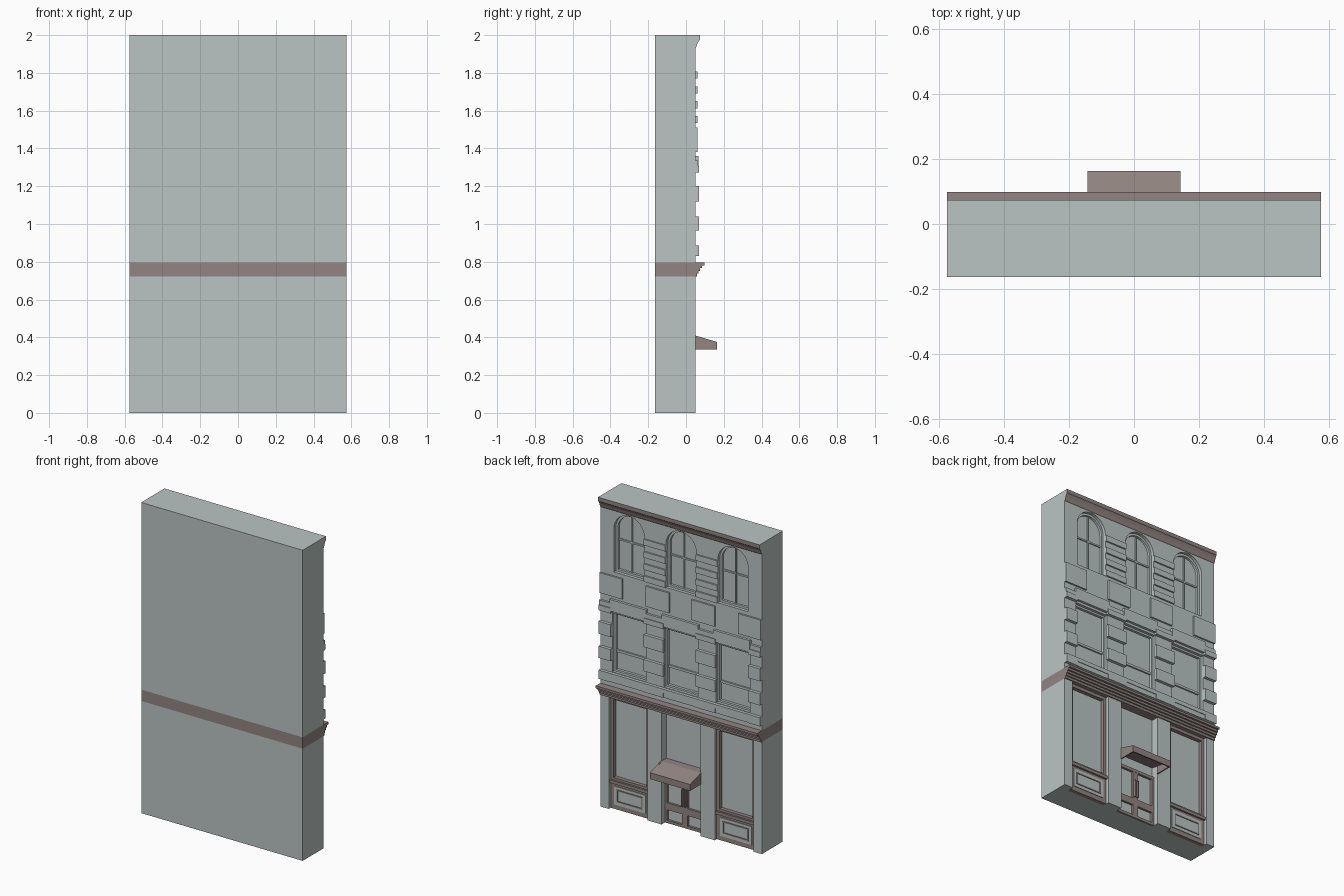
import bpy, bmesh, math
from mathutils import Vector

if "Cube" in bpy.data.objects:
    bpy.data.objects.remove(bpy.data.objects["Cube"])


def material(name, rgb):
    m = bpy.data.materials.new(name)
    m.diffuse_color = (*rgb, 1)
    m.use_nodes = True
    m.node_tree.nodes["Principled BSDF"].inputs["Base Color"].default_value = m.diffuse_color
    return m


STONE = material("pale green stone", (0.49, 0.56, 0.545))
BROWN = material("brown trim", (0.29, 0.235, 0.22))
W, BACK, WALL = 0.575, -0.163, 0.05


def finish(name, bm, mat):
    bmesh.ops.recalc_face_normals(bm, faces=bm.faces[:])
    me = bpy.data.meshes.new(name)
    bm.to_mesh(me)
    bm.free()
    me.materials.append(mat)
    ob = bpy.data.objects.new(name, me)
    bpy.context.collection.objects.link(ob)
    return ob


def add_prism(bm, pts, vec):
    a = [bm.verts.new(p) for p in pts]
    b = [bm.verts.new(Vector(p) + Vector(vec)) for p in pts]
    bm.faces.new(a)
    bm.faces.new(b[::-1])
    for i in range(len(a)):
        j = (i + 1) % len(a)
        bm.faces.new((a[i], b[i], b[j], a[j]))


def boxes(name, items, mat):
    """items: (x0, x1, y0, y1, z0, z1)"""
    bm = bmesh.new()
    for x0, x1, y0, y1, z0, z1 in items:
        add_prism(bm, [(x0, y0, z0), (x1, y0, z0), (x1, y0, z1), (x0, y0, z1)], (0, y1 - y0, 0))
    return finish(name, bm, mat)


def profile(name, yz, x0, x1, mat):
    bm = bmesh.new()
    add_prism(bm, [(x0, y, z) for y, z in yz], (x1 - x0, 0, 0))
    return finish(name, bm, mat)


def bars(x0, x1, z0, z1, t, y0, y1):
    """four bars of a rectangular frame"""
    return [(x0, x0 + t, y0, y1, z0, z1), (x1 - t, x1, y0, y1, z0, z1),
            (x0 + t, x1 - t, y0, y1, z0, z0 + t), (x0 + t, x1 - t, y0, y1, z1 - t, z1)]


def arch(cx, r, z0, zs, y, n=16):
    return [(cx + r, y, z0)] + [(cx + r * math.cos(math.pi * i / n), y, zs + r * math.sin(math.pi * i / n))
                                for i in range(n + 1)] + [(cx - r, y, z0)]


def cut(target, cutter):
    mod = target.modifiers.new("openings", 'BOOLEAN')
    mod.operation, mod.solver, mod.object = 'DIFFERENCE', 'EXACT', cutter
    bpy.context.view_layer.objects.active = target
    bpy.ops.object.modifier_apply(modifier=mod.name)
    bpy.data.objects.remove(cutter)


# main block in three tiers
lower = boxes("ground_floor_block", [(-W, W, BACK, WALL, 0, 0.722)], STONE)
boxes("belt_band", [(-W, W, BACK, WALL, 0.722, 0.795)], BROWN)
upper = boxes("upper_floors_block", [(-W, W, BACK, WALL, 0.795, 2.0)], STONE)

# recessed openings
cut(lower, boxes("shop_cutter", [(-0.515, -0.24, 0.005, 0.2, -0.1, 0.8),
                                 (0.24, 0.515, 0.005, 0.2, -0.1, 0.8),
                                 (-0.14, 0.14, 0.0, 0.2, -0.1, 0.8)], STONE))
CENTRES = (-0.37, 0, 0.37)
bm = bmesh.new()
for c in CENTRES:
    add_prism(bm, [(c - 0.12, 0.015, 0.89), (c + 0.12, 0.015, 0.89),
                   (c + 0.12, 0.015, 1.27), (c - 0.12, 0.015, 1.27)], (0, 0.2, 0))
    add_prism(bm, arch(c, 0.108, 1.535, 1.815, 0.015), (0, 0.2, 0))
cut(upper, finish("window_cutter", bm, STONE))

# shop windows: brown frame, base and raised panel
for s, side in ((-1, "left"), (1, "right")):
    a, b = sorted((s * 0.24, s * 0.515))
    boxes(side + "_shop_frame", bars(a, b, 0.18, 0.722, 0.02, 0.005, 0.03), BROWN)
    boxes(side + "_shop_base", [(a, b, 0.005, 0.03, 0, 0.18)], BROWN)
    boxes(side + "_shop_sill", [(a, b, 0.005, 0.042, 0.165, 0.185)], BROWN)
    boxes(side + "_base_panel", [(a + 0.025, b - 0.025, 0.03, 0.034, 0.03, 0.148)], STONE)
    boxes(side + "_base_moulding", bars(a + 0.045, b - 0.045, 0.05, 0.13, 0.008, 0.034, 0.038), BROWN)

# entrance door with rails, stiles and handle
boxes("door_frame", [(-0.14, -0.125, 0, 0.015, 0, 0.33), (0.125, 0.14, 0, 0.015, 0, 0.33),
                     (-0.02, 0.02, 0, 0.014, 0, 0.33), (-0.125, 0.125, 0, 0.014, 0.085, 0.13),
                     (-0.125, 0.125, 0, 0.014, 0, 0.018), (-0.14, 0.14, 0, 0.015, 0.31, 0.33)], BROWN)
boxes("door_handles", [(-0.014, -0.006, 0.014, 0.03, 0.14, 0.25),
                       (0.006, 0.014, 0.014, 0.03, 0.14, 0.25)], BROWN)

# awning: sloped top with thin hollow sides
AX, AY = 0.143, 0.163
profile("awning_top", [(WALL - 0.05, 0.408), (WALL, 0.408), (AY, 0.376), (AY, 0.366), (WALL - 0.05, 0.398)],
        -0.14, 0.14, BROWN)
for x in (-AX, AX - 0.008):
    profile("awning_side", [(WALL, 0.335), (AY, 0.335), (AY, 0.376), (WALL, 0.409)], x, x + 0.008, BROWN)
boxes("awning_valance", [(-AX, AX, AY - 0.008, AY, 0.335, 0.376)], BROWN)

# stepped belt cornice
steps = [(WALL, 0.722)]
for y, z0, z1 in ((0.057, 0.722, 0.738), (0.065, 0.738, 0.752), (0.075, 0.752, 0.766),
                  (0.085, 0.766, 0.78), (0.098, 0.78, 0.795)):
    steps += [(y, z0), (y, z1)]
profile("belt_cornice", steps + [(WALL, 0.795)], -W, W, BROWN)

# roof cornice: brown face, stone top and ends
top = profile("roof_cornice", [(WALL, 1.93), (0.054, 1.935), (0.06, 1.955), (0.068, 1.97),
                               (0.073, 1.975), (0.073, 2.0), (WALL, 2.0)], -W, W, STONE)
top.data.materials.append(BROWN)
for f in top.data.polygons:
    f.material_index = 1 if f.normal.y > 0.1 else 0

# second floor sashes, sills, lintels
for c in CENTRES:
    boxes("sash_frame", bars(c - 0.12, c + 0.12, 0.89, 1.27, 0.012, 0.015, 0.032)
          + [(c - 0.108, c + 0.108, 0.015, 0.025, 1.012, 1.027)], STONE)
    boxes("window_sill", [(c - 0.13, c + 0.13, WALL, 0.066, 0.83, 0.865)], STONE)
    boxes("window_lintel", [(c - 0.13, c + 0.13, WALL, 0.066, 1.285, 1.36)], STONE)
boxes("sill_band", [(-W, W, WALL, 0.07, 0.86, 0.886)], STONE)
boxes("lintel_band", [(-W, W, WALL, 0.064, 1.305, 1.335)], STONE)

# quoin blocks at corners and piers
PIERS = ((-W, -0.49), (-0.255, -0.115), (0.115, 0.255), (0.49, W))
boxes("quoin_blocks", [(a, b, WALL, 0.07, z0, z1) for a, b in PIERS
                       for z0, z1 in ((0.83, 0.862), (0.965, 1.04), (1.12, 1.2), (1.272, 1.306))], STONE)

# third floor panels and pier strips
boxes("wall_panels", [(a, b, WALL, 0.061, 1.38, 1.51) for a, b in
                      ((-W, -0.412), (-0.245, -0.08), (0.08, 0.245), (0.412, W))], STONE)
boxes("pier_strips", [(a, b, WALL, 0.06, z, z + 0.038) for a, b in ((-0.262, -0.108), (0.108, 0.262))
                      for z in (1.535, 1.612, 1.69, 1.77)], STONE)

# arched window frames and glazing bars
for c in CENTRES:
    loops = [arch(c, 0.108, 1.535, 1.815, 0.015), arch(c, 0.108, 1.535, 1.815, 0.03),
             arch(c, 0.094, 1.549, 1.815, 0.03), arch(c, 0.094, 1.549, 1.815, 0.015)]
    bm = bmesh.new()
    rings = [[bm.verts.new(p) for p in loop] for loop in loops]
    n = len(rings[0])
    for k in range(4):
        for i in range(n):
            p, q, j = rings[k], rings[(k + 1) % 4], (i + 1) % n
            bm.faces.new((p[i], p[j], q[j], q[i]))
    finish("arched_frame", bm, STONE)
    boxes("glazing_bars", [(c - 0.004, c + 0.004, 0.015, 0.023, 1.549, 1.905),
                           (c - 0.094, c + 0.094, 0.015, 0.022, 1.735, 1.745)], STONE)
